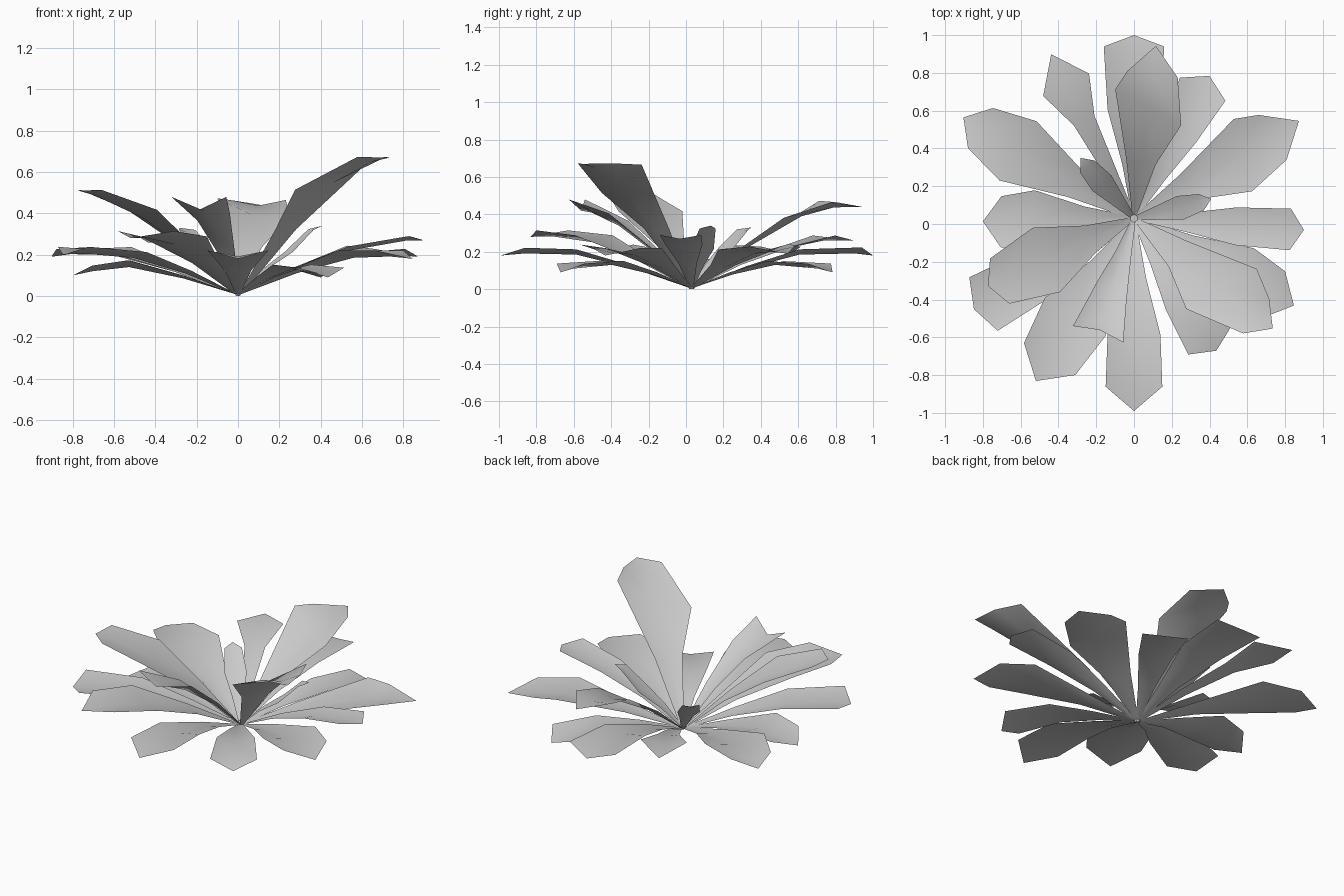
import bpy, bmesh
from math import radians, cos, sin

BASE_Z = 0.02
BASE_Y = 0.03   # stalks meet slightly behind the middle


def make_leaf(name, az, length, z_tip, z_mid, w_mid, w_end,
              end=0.87, mid=0.6, skew=0.0, fold=0.2):
    """Folded leaf: narrow stalk, widening blade, pointed (or notched) tip."""
    a = radians(az)
    d, s = (cos(a), sin(a)), (-sin(a), cos(a))
    slope = (z_mid - BASE_Z) / mid
    z_low = BASE_Z + slope * mid * 0.54
    z_end = z_mid + (z_tip - z_mid) * 0.75 + 0.01
    # stations: position along leaf, centre height, half width, edge stagger
    stations = [(0.02, BASE_Z - 0.01, 0.012, 0),
                (mid * 0.5, z_low, 0.015 + w_mid * 0.34, 0),
                (mid, z_mid, w_mid, skew),
                (end, z_end, w_end, 0)]
    bm = bmesh.new()

    def vert(t, side, z):
        r = t * length
        return bm.verts.new((r * d[0] + side * s[0],
                             r * d[1] + side * s[1] + BASE_Y * max(0, 1 - 1.3 * t), z))

    rows = []
    for t, z, w, k in stations:
        lift = fold * w
        rows.append((vert(t - k, -w, z + lift - k * slope),
                     vert(min(t, 0.9), 0, z),
                     vert(t + k, w, z + lift + k * slope)))
    for p, q in zip(rows, rows[1:]):
        for i in (0, 1):
            bm.faces.new((p[i], q[i], q[i + 1], p[i + 1]))
    tip = vert(1.0, 0, z_tip)
    for i in (0, 1):
        bm.faces.new((rows[-1][i], tip, rows[-1][i + 1]))
    for f in bm.faces:
        f.smooth = True
    me = bpy.data.meshes.new(name)
    bm.to_mesh(me)
    bm.free()
    ob = bpy.data.objects.new(name, me)
    bpy.context.collection.objects.link(ob)
    return ob


# Spreading low leaves: azimuth, length, tip z, middle z, half widths,
# position of the last shoulder and of the widest point, edge stagger
outer = [
    (90, 1.00, 0.18, 0.185, 0.14, 0.16, 0.94),
    (63, 0.88, 0.09, 0.13, 0.10, 0.135, 0.91),
    (32, 1.03, 0.19, 0.19, 0.19, 0.14, 0.84, 0.66, 0.06),
    (-2, 0.90, 0.27, 0.22, 0.10, 0.11, 0.92),
    (-27, 0.95, 0.18, 0.185, 0.17, 0.14, 0.87, 0.66),
    (-57, 0.80, 0.09, 0.13, 0.11, 0.135, 0.92),
    (-90, 0.99, 0.18, 0.185, 0.14, 0.15),
    (-122, 0.98, 0.28, 0.25, 0.19, 0.16, 0.86),
    (-152, 0.96, 0.20, 0.185, 0.14, 0.16, 0.94),
    (179, 0.80, 0.10, 0.14, 0.165, 0.135, 0.88, 0.66),
    (148, 1.065, 0.19, 0.20, 0.185, 0.125, 0.9, 0.68),
    (116, 1.00, 0.26, 0.22, 0.06, 0.135, 0.82),
]
for i, row in enumerate(outer):
    make_leaf(f"outer_leaf_{i + 1}", *row)

# Raised leaves
raised = [
    (83, 0.95, 0.44, 0.39, 0.185, 0.135, 0.84, 0.65, 0.08),
    (-37, 0.92, 0.67, 0.55, 0.20, 0.115, 0.88, 0.63, 0.09),
    (-157, 0.84, 0.51, 0.38, 0.185, 0.13, 0.92),
]
for i, row in enumerate(raised):
    make_leaf(f"raised_leaf_{i + 1}", *row)

# Young inner leaves, the first with a notched tip
make_leaf("notched_leaf", -108, 0.59, 0.42, 0.34, 0.09, 0.14, 1.04, 0.65, 0.04, 0.5)
make_leaf("inner_leaf_left", 129, 0.45, 0.33, 0.21, 0.065, 0.05)
make_leaf("inner_leaf_right", 18, 0.43, 0.34, 0.20, 0.065, 0.045)

# Small root crown under the leaves
bpy.ops.mesh.primitive_cone_add(vertices=6, radius1=0.012, radius2=0.022,
                                depth=0.02, location=(0, BASE_Y, 0.01))
bpy.context.object.name = "root_crown"
